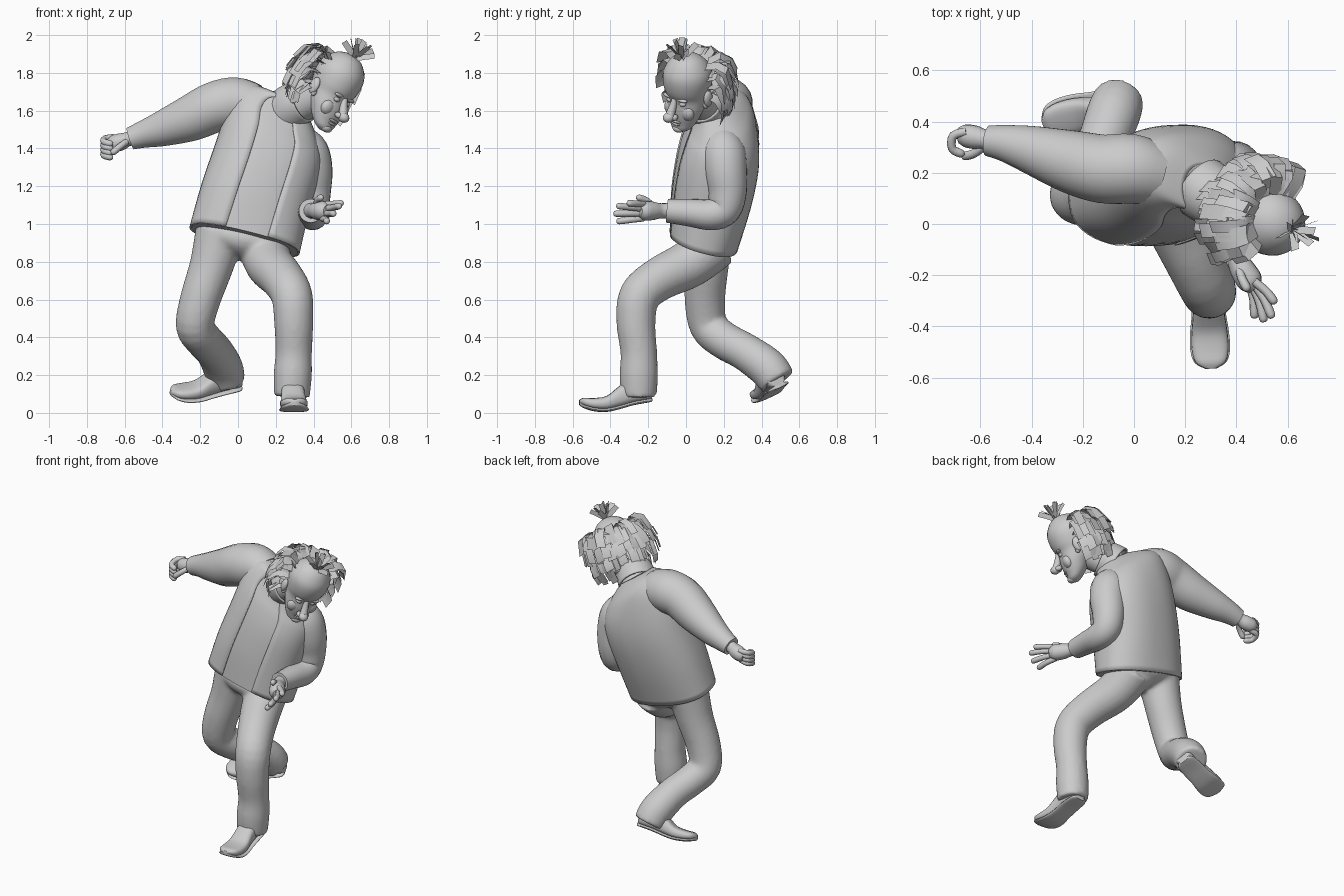
import bpy, bmesh, math, random
from mathutils import Vector as V, Matrix

if "Cube" in bpy.data.objects:
    bpy.data.objects.remove(bpy.data.objects["Cube"])
random.seed(4)

def finish(name, bm, thick=0):
    bmesh.ops.recalc_face_normals(bm, faces=bm.faces)
    me = bpy.data.meshes.new(name)
    bm.to_mesh(me)
    bm.free()
    ob = bpy.data.objects.new(name, me)
    bpy.context.collection.objects.link(ob)
    if thick:
        m = ob.modifiers.new("thickness", 'SOLIDIFY')
        m.thickness, m.offset = thick, -1
    return ob

def catmull(keys, steps):
    """Smoothly interpolate a list of equally long lists of vectors."""
    out = []
    for i in range(len(keys) - 1):
        a, b, c, d = keys[max(i - 1, 0)], keys[i], keys[i + 1], keys[min(i + 2, len(keys) - 1)]
        for s in range(steps):
            t = s / steps
            out.append([(q * 2 + (r - p) * t + (p * 2 - q * 5 + r * 4 - w) * t * t
                         + (q * 3 - p - r * 3 + w) * t ** 3) / 2 for p, q, r, w in zip(a, b, c, d)])
    return out + [keys[-1]]

def loft(name, rings, closed=True, cap=True, thick=0):
    bm = bmesh.new()
    vs = [[bm.verts.new(p) for p in r] for r in rings]
    n = len(vs[0])
    for a, b in zip(vs, vs[1:]):
        for j in range(n if closed else n - 1):
            k = (j + 1) % n
            bm.faces.new((a[j], a[k], b[k], b[j]))
    if cap and closed:
        bm.faces.new(vs[0])
        bm.faces.new(vs[-1])
    return finish(name, bm, thick)

def tube(name, keys, n=20, steps=4, cap=True, thick=0):
    """Tube through keys of (x, y, z, radius)."""
    pts = catmull([[V(k[:3]), V((k[3], 0, 0))] for k in keys], steps)
    rings, side = [], None
    for i, (p, r) in enumerate(pts):
        t = (pts[min(i + 1, len(pts) - 1)][0] - pts[max(i - 1, 0)][0]).normalized()
        side = (side - t * side.dot(t)).normalized() if side else t.orthogonal().normalized()
        other = t.cross(side)
        rings.append([p + (side * math.cos(a) + other * math.sin(a)) * r.x
                      for a in (2 * math.pi * j / n for j in range(n))])
    return loft(name, rings, cap=cap, thick=thick)

def ball(name, c, size, rot=Matrix.Identity(3)):
    bm = bmesh.new()
    m = Matrix.Translation(V(c)) @ rot.to_4x4() @ Matrix.Diagonal((*size, 1))
    bmesh.ops.create_uvsphere(bm, u_segments=24, v_segments=14, radius=1, matrix=m)
    return finish(name, bm)

def sgnpow(x, e):
    return math.copysign(abs(x) ** e, x)

# Torso: leaning rings of (centre, left direction, half width, half depth)
body = [((.035, .09, .915), (.97, 0, -.24), .30, .19),
        ((.09, .13, 1.13), (.96, .05, -.27), .295, .215),
        ((.15, .165, 1.32), (.94, .05, -.33), .29, .22),
        ((.19, .185, 1.46), (.88, .03, -.45), .285, .20),
        ((.215, .19, 1.56), (.82, -.05, -.56), .265, .165),
        ((.24, .175, 1.62), (.8, -.1, -.58), .20, .125),
        ((.285, .135, 1.635), (.8, -.1, -.58), .11, .10)]

def torso(name, k, a0, a1, n, closed, thick=0):
    keys = []
    for i, (c, l, a, b) in enumerate(body):
        up = V(body[min(i + 1, 6)][0]) - V(body[max(i - 1, 0)][0])
        if i > 3:
            up = V((.5, .0, .8))
        if i == 0:
            up = V((.24, .28, 1))
        l = V(l).normalized()
        front = l.cross(up).normalized()
        keys.append([V(c) + l * a * k * sgnpow(math.cos(t), .85) + front * b * k * sgnpow(math.sin(t), .85)
                     for t in (math.radians(a0 + (a1 - a0) * j / n) for j in range(n if closed else n + 1))])
    return loft(name, catmull(keys, 5), closed, True, thick)

torso("shirt", .965, 0, 360, 40, True)
torso("jacket", 1, 109, 431, 44, False, .01)
tube("collar", [(.26, .145, 1.6, .125), (.30, .115, 1.63, .122), (.345, .09, 1.65, .115)], cap=False, thick=.01)
tube("neck", [(.26, .15, 1.58, .1), (.34, .1, 1.63, .09), (.44, .04, 1.68, .09)])

# Trousers: seat and legs fused into one smooth surface
parts = [ball("trousers", (.035, .12, .92), (.25, .165, .11), Matrix.Rotation(.24, 3, 'Y')),
    tube("right_leg", [(-.09, .12, .97, .135), (-.14, .11, .78, .117), (-.2, .1, .6, .108),
     (-.228, .12, .46, .102), (-.18, .2, .385, .1), (-.125, .31, .325, .1), (-.08, .43, .24, .106), (-.06, .485, .165, .1)]),
    tube("left_leg", [(.13, .16, .9, .135), (.165, .02, .79, .128), (.235, -.14, .71, .116), (.285, -.245, .62, .11),
     (.295, -.265, .48, .104), (.295, -.25, .32, .097), (.29, -.25, .2, .102), (.285, -.25, .085, .095)])]
bpy.ops.object.select_all(action='DESELECT')
for o in parts:
    o.select_set(True)
bpy.context.view_layer.objects.active = parts[0]
bpy.ops.object.join()
m = parts[0].modifiers.new("fuse", 'REMESH')
m.mode, m.voxel_size, m.use_smooth_shade = 'VOXEL', .014, True
m = parts[0].modifiers.new("soften", 'SMOOTH')
m.iterations = 5

# Shoes: sections of (distance from heel, half width, height, sole lift)
def shoe(name, heel, fwd, up, bend):
    f = V(fwd).normalized()
    s = V(up).cross(f).normalized()
    u = f.cross(s)
    secs = [(0, .035, .07, .055), (.02, .055, .13, .05), (.1, .062, .145, .035), (.17, .062, .125, .015),
            (.24, .07, .085, 0), (.31, .072, .07, .004), (.36, .058, .055, .02), (.385, .02, .03, .035)]
    def rings(wide, low, high):
        keys = []
        for d, w, h, z in secs:
            z0 = z * bend
            keys.append([V(heel) + f * d + s * w * wide * sgnpow(math.cos(t), .7)
                         + u * (z0 + low + (high or h - low) * (.5 + .5 * sgnpow(math.sin(t), .7)))
                         for t in (2 * math.pi * j / 20 for j in range(20))])
        return catmull(keys, 3)
    loft(name, rings(1, .012, None))
    loft(name + "_sole", rings(1.08, 0, .02))

shoe("left_shoe", (.285, -.18, .005), (.04, -1, 0), (0, 0, 1), 1)
shoe("right_shoe", (.01, .515, .10), (-.36, -.11, -.03), (.1, -.38, .9), .7)

# Sleeves
tube("right_sleeve", [(.09, .19, 1.62, .12), (-.01, .215, 1.64, .137), (-.12, .215, 1.62, .135), (-.25, .245, 1.56, .123),
     (-.4, .29, 1.505, .095), (-.5, .315, 1.475, .073), (-.57, .325, 1.452, .06)])
tube("left_sleeve", [(.32, .18, 1.45, .09), (.365, .2, 1.38, .115), (.388, .21, 1.28, .113), (.39, .22, 1.17, .102),
     (.39, .2, 1.08, .092), (.395, .13, 1.05, .083), (.39, .02, 1.06, .073), (.385, -.1, 1.07, .063)])

# Hands
def finger(name, pts, r=.017):
    ks = [(*p, r) for p in pts]
    end = V(pts[-1]) + (V(pts[-1]) - V(pts[-2])).normalized() * r * .8
    tube(name, ks + [(*end, r * .35)], n=10, steps=3)

tube("left_palm", [(.385, -.07, 1.07, .045), (.4, -.13, 1.07, .04), (.425, -.18, 1.07, .05),
     (.455, -.225, 1.07, .05), (.475, -.25, 1.07, .03)], n=14)
for i, tip in enumerate([(.545, -.30, 1.11), (.535, -.355, 1.095), (.505, -.37, 1.055), (.47, -.355, 1.015)]):
    base = V((.47 - .008 * i, -.225, 1.105 - .025 * i))
    mid = (base + V(tip)) / 2 + V((.008, 0, 0))
    finger("left_finger", [tuple(base), tuple(mid), tip])
finger("left_thumb", [(.41, -.17, 1.09), (.42, -.21, 1.125), (.44, -.25, 1.14)])

tube("right_palm", [(-.53, .32, 1.46, .045), (-.58, .33, 1.45, .038), (-.62, .338, 1.435, .046),
     (-.66, .345, 1.425, .044), (-.685, .345, 1.42, .03)], n=14)
for i in range(4):
    z = 1.46 - .024 * i
    finger("right_finger", [(-.655, .36 - .006 * i, z), (-.705, .345, z - .008), (-.71, .295, z - .025),
                            (-.675, .275, z - .035)])
finger("right_thumb", [(-.59, .30, 1.435), (-.625, .275, 1.41), (-.66, .265, 1.38)])

# Head: local frame from left, forward and up directions
C = V((.54, .005, 1.78))
U = V((.46, -.03, .885)).normalized()
F = V((.657, -.657, -.37))
F = (F - U * F.dot(U)).normalized()
L = U.cross(F)
R = Matrix((L, -F, U)).transposed()

def P(l, f, u):
    return C + L * l + F * f + U * u

# rings of (height, half width, front, back)
face = [(.133, .005, .005, -.005), (.125, .045, .045, -.045), (.1, .085, .085, -.09), (.05, .12, .12, -.13),
        (0, .13, .13, -.14), (-.06, .123, .124, -.135), (-.105, .112, .108, -.12), (-.16, .105, .113, -.09),
        (-.2, .094, .112, -.06), (-.24, .078, .106, -.03), (-.275, .055, .102, .01), (-.295, .02, .08, .04)]
loft("head", catmull([[P(w * math.cos(t), (a + b) / 2 + (a - b) / 2 * math.sin(t), u)
     for t in (2 * math.pi * j / 28 for j in range(28))] for u, w, a, b in face], 3))
tube("nose_bridge", [(*P(0, .1, -.085), .014), (*P(0, .12, -.13), .02), (*P(0, .148, -.175), .026)], n=14)
ball("nose_tip", P(0, .155, -.18), (.03, .032, .027), R)
ball("upper_lip", P(0, .103, -.222), (.036, .012, .009), R)
ball("lower_lip", P(0, .099, -.239), (.03, .012, .009), R)
ball("chin", P(0, .082, -.272), (.035, .028, .024), R)
for s in (-1, 1):
    ball("nostril", P(s * .024, .135, -.182), (.016, .022, .016), R)
    ball("eye", P(s * .043, .09, -.112), (.021, .018, .014), R)
    ball("brow", P(s * .045, .098, -.086), (.036, .016, .011), R)
    ball("cheek", P(s * .052, .07, -.17), (.045, .032, .045), R)
    ball("ear", P(s * .128, -.02, -.1), (.018, .03, .046), R)
    ball("ear_lobe", P(s * .12, -.008, -.135), (.014, .016, .02), R)

# Hair: flat strips fanned round the back of the head, and a crown tuft
def strip(bm, pts, side, w):
    vs = [(bm.verts.new(p - side * w / 2), bm.verts.new(p + side * w / 2)) for p in pts]
    for a, b in zip(vs, vs[1:]):
        bm.faces.new((a[0], a[1], b[1], b[0]))

layers = [((.1, .06), (.16, .09), (.215, .06), (.24, -.01)),
          ((.11, .02), (.19, .03), (.235, -.02), (.245, -.09)),
          ((.12, -.04), (.19, -.04), (.232, -.1), (.23, -.17)),
          ((.1, -.1), (.16, -.11), (.2, -.17), (.185, -.23))]
bm = bmesh.new()
for k, prof in enumerate(layers):
    for i in range(22):
        a = math.radians(-86 + 170 * (i + random.random()) / 22)
        out = -F * math.cos(a) + L * math.sin(a)
        side = (L * math.cos(a) + F * math.sin(a) + U * random.uniform(-.3, .3) + out * random.uniform(-.35, .35)).normalized()
        g = random.uniform(.9, 1.08)
        strip(bm, [C - F * .02 + out * (r * (g if j else 1)) + U * (u + random.uniform(-.015, .015))
                   for j, (r, u) in enumerate(prof)], side, random.uniform(.045, .065))
finish("back_hair", bm)

bm = bmesh.new()
for i in range(13):
    a = i * 2.4
    tilt = .2 + .8 * (i / 12)
    d = (U * math.cos(tilt) + (L * math.cos(a) + F * math.sin(a)) * math.sin(tilt)).normalized()
    if i == 0:
        d = V((-.05, 0, 1))
    side = d.cross(V((math.cos(a * 3), math.sin(a * 3), .3))).normalized()
    root = P(0, .035, .12)
    strip(bm, [root, root + d * .055, root + d * .115 - U * .006 * tilt], side, .032)
finish("crown_tuft", bm)

bpy.ops.object.select_all(action='SELECT')
bpy.context.view_layer.objects.active = bpy.data.objects["head"]
bpy.ops.object.shade_smooth_by_angle(angle=math.radians(50))
